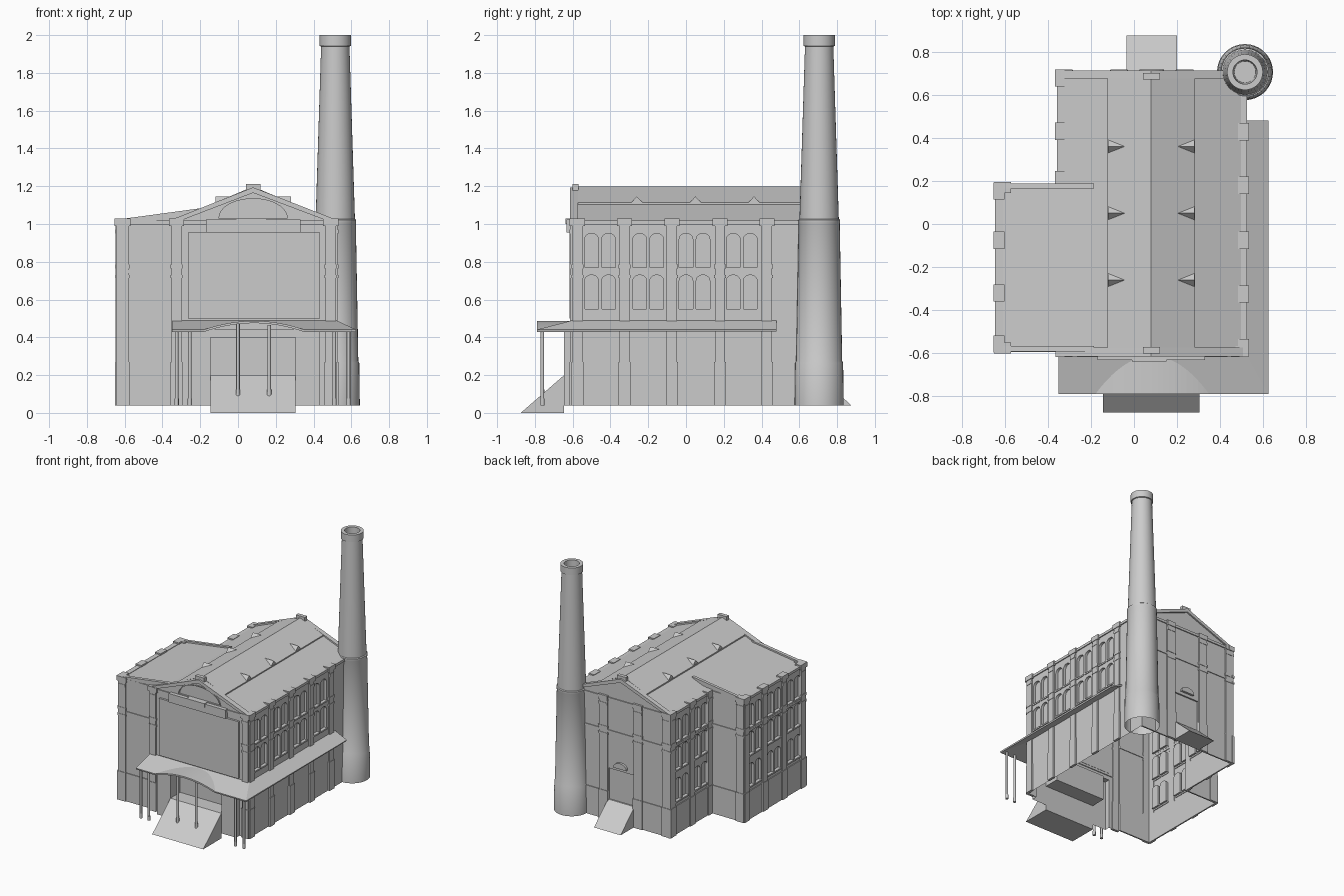
import bpy, bmesh, math

if "Cube" in bpy.data.objects:
    bpy.data.objects.remove(bpy.data.objects["Cube"])

parts = {}


def prism(name, pts, axis, a, b):
    """Extrude a 2D profile along an axis, adding it to the named part."""
    bm = parts.setdefault(name, bmesh.new())
    place = {'x': lambda p, t: (t, p[0], p[1]),
             'y': lambda p, t: (p[0], t, p[1]),
             'z': lambda p, t: (p[0], p[1], t)}[axis]
    lo = [bm.verts.new(place(p, a)) for p in pts]
    hi = [bm.verts.new(place(p, b)) for p in pts]
    bm.faces.new(lo)
    bm.faces.new(hi[::-1])
    n = len(pts)
    for i in range(n):
        bm.faces.new((lo[i], hi[i], hi[(i + 1) % n], lo[(i + 1) % n]))


def box(name, x0, x1, y0, y1, z0, z1):
    prism(name, [(x0, y0), (x1, y0), (x1, y1), (x0, y1)], 'z', z0, z1)


def wall_prism(name, wall, pts, d0, d1):
    """Profile drawn on a wall (along, up), between two outward distances."""
    axis, plane, s = wall
    prism(name, pts, axis, plane + s * d0, plane + s * d1)


def wall_box(name, wall, u0, u1, z0, z1, d0, d1):
    wall_prism(name, wall, [(u0, z0), (u1, z0), (u1, z1), (u0, z1)], d0, d1)


def arch(u0, u1, z0, z1, rise, n=10):
    c, r = (u0 + u1) / 2, (u1 - u0) / 2
    return [(u0, z0), (u1, z0)] + [
        (c + r * math.cos(math.pi * i / n), z1 - rise + rise * math.sin(math.pi * i / n))
        for i in range(n + 1)]


def finish(name):
    bm = parts.pop(name)
    bmesh.ops.recalc_face_normals(bm, faces=bm.faces[:])
    me = bpy.data.meshes.new(name)
    bm.to_mesh(me)
    bm.free()
    ob = bpy.data.objects.new(name, me)
    bpy.context.collection.objects.link(ob)
    return ob


RIGHT, LEFT, WING_LEFT = ('x', .517, 1), ('x', -.35, -1), ('x', -.637, -1)
FRONT, WING_FRONT = ('y', -.602, -1), ('y', -.585, -1)
BACK, WING_BACK = ('y', .7, 1), ('y', .18, 1)

# Hall, side wing and lower entrance front
prism('building_shell', [(-.35, .04), (.517, .04), (.517, 1.01), (.08, 1.185), (-.35, 1.01)], 'y', -.602, .7)
prism('wing', [(-.637, .04), (-.185, .04), (-.185, 1.074), (-.637, 1.01)], 'y', -.585, .18)
box('entrance', -.265, .435, -.645, -.55, .04, .445)


# Recessed arched windows with sills
def windows(wall, centres, rows):
    for c in centres:
        for u in (c - .045, c + .045):
            for z in rows:
                wall_prism('cutters', wall, arch(u - .036, u + .036, z, z + .18, .03), -.02, .05)
                wall_box('window_sills', wall, u - .04, u + .04, z - .012, z, -.005, .006)


windows(RIGHT, (-.455, -.2, .045, .295), (.55, .77))
windows(WING_LEFT, (-.45, -.2, .045), (.3, .55, .77))
windows(LEFT, (.315, .555), (.3, .55, .77))

# Door recesses and gable lunette
wall_box('cutters', FRONT, -.145, .305, .2, .4, -.08, .1)
wall_box('cutters', BACK, -.03, .195, .2, .45, -.012, .05)
wall_prism('cutters', FRONT, arch(-.1, .26, 1.03, 1.135, .1, 20), -.012, .05)

shell = finish('building_shell')
helpers = [(finish('wing'), 'UNION'), (finish('entrance'), 'UNION'), (finish('cutters'), 'DIFFERENCE')]
for other, op in helpers:
    m = shell.modifiers.new(op, 'BOOLEAN')
    m.object, m.operation, m.solver = other, op, 'EXACT'
dg = bpy.context.evaluated_depsgraph_get()
me = bpy.data.meshes.new_from_object(shell.evaluated_get(dg))
shell.modifiers.clear()
shell.data = me
for ob, _ in helpers:
    bpy.data.objects.remove(ob)
# The shell is open underneath
bm = bmesh.new()
bm.from_mesh(me)
bm.normal_update()
bmesh.ops.delete(bm, geom=[f for f in bm.faces if f.calc_center_median().z < .041], context='FACES')
bm.to_mesh(me)
bm.free()


# Pilasters with plinths, two capitals and a parapet block
def pilasters(wall, centres, w=.055):
    h = w / 2
    for u in centres:
        b = max(h + .002, .04)
        wall_box('pilasters', wall, u - h, u + h, .04, 1.0, -.005, .011)
        wall_box('pilaster_plinths', wall, u - h - .004, u + h + .004, .04, .27, -.005, .015)
        wall_box('pilaster_capitals', wall, u - h - .004, u + h + .004, .715, .73, -.005, .014)
        wall_box('pilaster_capitals', wall, u - h - .004, u + h + .004, .765, .785, -.005, .014)
        wall_box('pilaster_capitals', wall, u - h, u + h, .95, .97, -.005, .014)
        wall_box('parapet_blocks', wall, u - b, u + b, .99, 1.028, -.035, .016)


pilasters(RIGHT, (-.574, -.325, -.075, .18, .428))
pilasters(WING_LEFT, (-.557, -.32, -.075, .153))
pilasters(LEFT, (.205, .43))
pilasters(LEFT, (.678,), .07)
pilasters(FRONT, (-.325, .49), .055)
pilasters(WING_FRONT, (-.61,), .065)
pilasters(WING_BACK, (-.61,), .065)
pilasters(BACK, (-.325, -.07, .235), .075)

# Cornice, string courses and plinth bands
for wall, u0, u1 in ((RIGHT, -.6, .7), (WING_LEFT, -.585, .18), (LEFT, .18, .7),
                     (WING_FRONT, -.635, -.35), (WING_BACK, -.635, -.35),
                     (BACK, -.35, .515), (FRONT, -.35, .515)):
    wall_box('cornice', wall, u0, u1, .998, 1.018, -.03, .008)
    if wall not in (RIGHT, FRONT):
        wall_box('string_course', wall, u0, u1, .74, .757, -.005, .006)
        for a, b in (((u0, -.04), (.205, u1)) if wall == BACK else ((u0, u1),)):
            wall_box('plinth_band', wall, a, b, .04, .265, -.005, .006)

# Gable copings, ridge blocks and wing copings
for y0, y1 in ((-.614, -.572), (.675, .712)):
    prism('gable_coping', [(-.35, 1.0), (-.35, 1.024), (.08, 1.194), (.517, 1.024),
                           (.517, 1.0), (.08, 1.165)], 'y', y0, y1)
for y0, y1 in ((-.6, -.57), (.67, .7)):
    box('ridge_blocks', .042, .12, y0, y1, 1.165, 1.212)
for y0, y1 in ((-.592, -.565), (.165, .188)):
    prism('wing_coping', [(-.635, .995), (-.185, 1.05), (-.185, 1.085), (-.635, 1.024)], 'y', y0, y1)

# Raised ridge roof and its pointed vents
prism('ridge_roof', [(-.122, 1.09), (-.122, 1.113), (.08, 1.198), (.282, 1.113), (.282, 1.09), (.08, 1.16)],
      'y', -.572, .675)
bm = parts.setdefault('roof_vents', bmesh.new())
for y in (-.26, .05, .36):
    for s in (-1, 1):
        x = .08 + s * .2
        v = [bm.verts.new(p) for p in ((x, y - .036, 1.108), (x, y + .036, 1.108),
                                       (x, y, 1.146), (x - s * .087, y, 1.146))]
        for f in ((0, 1, 2), (1, 3, 2), (0, 2, 3), (0, 3, 1)):
            bm.faces.new([v[i] for i in f])

# Front wall panel, header box and pediment arch moulding
box('front_panel', -.265, .435, -.618, -.6, .5, .955)
box('header_box', -.17, .33, -.632, -.59, .955, 1.025)
box('header_box', -.01, .15, -.638, -.59, 1.0, 1.03)
outer, inner = arch(-.11, .27, 1.02, 1.141, .11, 20)[2:], arch(-.1, .26, 1.02, 1.134, .1, 20)[2:]
wall_prism('lunette_moulding', FRONT, outer + inner[::-1], -.005, .006)

# Back door hood
wall_prism('door_hood', BACK, arch(.025, .14, .475, .52, .04), -.005, .018)

# Ramps
prism('front_ramp', [(-.875, 0), (-.645, .2), (-.645, 0)], 'x', -.145, .305)
prism('back_ramp', [(.7, .04), (.875, .04), (.7, .2)], 'x', -.035, .2)


# Canopy posts
def disc(x, y, r, n=12):
    return [(x + r * math.cos(2 * math.pi * i / n), y + r * math.sin(2 * math.pi * i / n)) for i in range(n)]


for x, z0, z1 in ((-.325, .04, .435), (-.255, .04, .435), (0, .09, .47),
                  (.165, .09, .465), (.51, .04, .435), (.585, .04, .435)):
    prism('canopy_posts', disc(x, -.76, .0095), 'z', z0, z1)
    prism('canopy_posts', disc(x, -.76, .0115), 'z', z0, z0 + .035)

# Wrap-around canopy with an arched middle
bm = bmesh.new()
n, z_out, z_in = 20, .441, .49
cols = []
for x in [-.35] + [-.18 + .53 * i / n for i in range(n + 1)] + [.52]:
    a = max(0, 1 - ((x - .085) / .265) ** 2) * .046
    yc = -.79 + .19 * a / (z_in - z_out)
    cols.append([bm.verts.new(p) for p in ((x, -.79, z_out + a), (x, yc, z_out + a), (x, -.6, z_in))])
for p, q in zip(cols, cols[1:]):
    for j in (0, 1):
        bm.faces.new((p[j], q[j], q[j + 1], p[j + 1]))
corner, end_out, end_in = [bm.verts.new(p) for p in ((.625, -.79, z_out), (.625, .48, z_out), (.52, .48, z_in))]
last = cols[-1]
bm.faces.new((last[0], corner, last[2]))
bm.faces.new((last[2], corner, end_out, end_in))
bmesh.ops.remove_doubles(bm, verts=bm.verts[:], dist=.0005)
me = bpy.data.meshes.new('canopy')
bm.to_mesh(me)
bm.free()
canopy = bpy.data.objects.new('canopy', me)
bpy.context.collection.objects.link(canopy)
m = canopy.modifiers.new('thickness', 'SOLIDIFY')
m.thickness, m.offset = .012, -1

# Tapered round chimney, lathed
profile = [(.13, .04), (.127, .265), (.122, .275), (.109, 1.0), (.111, 1.005), (.111, 1.022),
           (.104, 1.027), (.075, 1.94), (.083, 1.943), (.083, 2.0), (.056, 2.0), (.05, 1.8), (.001, 1.8)]
bm = parts.setdefault('chimney', bmesh.new())
rings = [[bm.verts.new((*p, z)) for p in disc(.515, .705, r, 36)] for r, z in profile]
for p, q in zip(rings, rings[1:]):
    for i in range(36):
        k = (i + 1) % 36
        bm.faces.new((p[i], p[k], q[k], q[i]))

for name in list(parts):
    ob = finish(name)
    if name in ('chimney', 'canopy_posts'):
        ob.data.shade_smooth()
        ob.data.set_sharp_from_angle(angle=math.radians(32))
